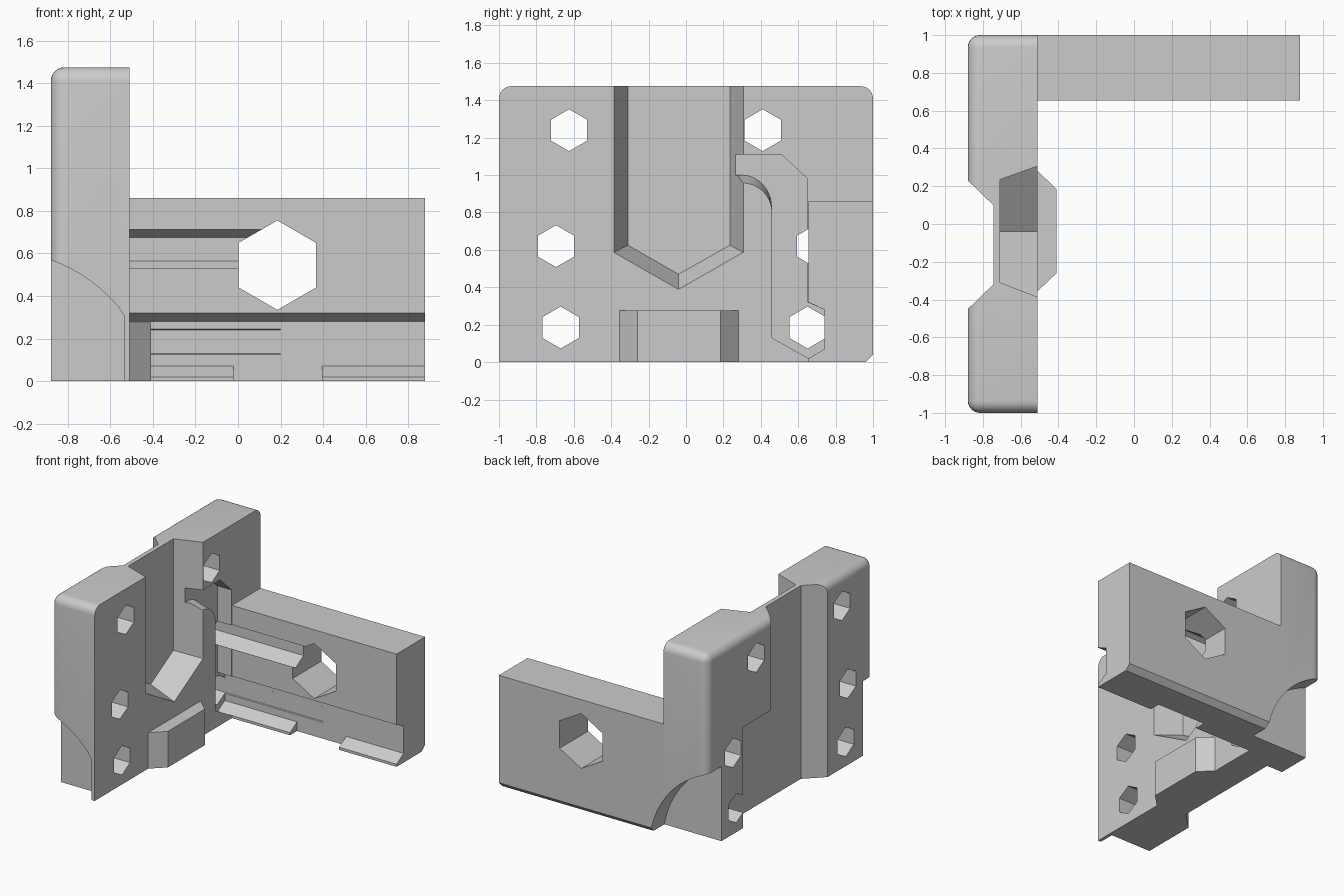
import bpy, bmesh
from math import sin, cos, pi, radians

if "Cube" in bpy.data.objects:
    bpy.data.objects.remove(bpy.data.objects["Cube"])

grey = bpy.data.materials.new("light_grey")
grey.use_nodes = True
grey.diffuse_color = (0.6, 0.6, 0.6, 1)
grey.node_tree.nodes["Principled BSDF"].inputs["Base Color"].default_value = (0.6, 0.6, 0.6, 1)


def place(axis, p, d):
    return {"x": (d, p[0], p[1]), "y": (p[0], d, p[1]), "z": (p[0], p[1], d)}[axis]


def prism(name, axis, start, end, profile, end_profile=None):
    """Extrude a profile along an axis, or loft it to a second profile."""
    bm = bmesh.new()
    a = [bm.verts.new(place(axis, p, start)) for p in profile]
    b = [bm.verts.new(place(axis, p, end)) for p in end_profile or profile]
    bm.faces.new(a)
    bm.faces.new(b[::-1])
    for i in range(len(a)):
        j = (i + 1) % len(a)
        bm.faces.new((a[i], b[i], b[j], a[j]))
    bmesh.ops.recalc_face_normals(bm, faces=bm.faces)
    mesh = bpy.data.meshes.new(name)
    bm.to_mesh(mesh)
    bm.free()
    mesh.materials.append(grey)
    obj = bpy.data.objects.new(name, mesh)
    bpy.context.collection.objects.link(obj)
    return obj


def rect(u0, u1, v0, v1):
    return [(u0, v0), (u1, v0), (u1, v1), (u0, v1)]


def hexagon(u, v, r):
    return [(u + r * sin(i * pi / 3), v + r * cos(i * pi / 3)) for i in range(6)]


def arc(u, v, ru, rv, start, end, steps):
    angles = [radians(start + (end - start) * i / steps) for i in range(steps + 1)]
    return [(u + ru * cos(t), v + rv * sin(t)) for t in angles]


def cut(obj, cutter):
    cutter.hide_render = True
    bpy.context.view_layer.objects.active = obj
    mod = obj.modifiers.new("cut", "BOOLEAN")
    mod.operation = "DIFFERENCE"
    mod.solver = "EXACT"
    mod.object = cutter
    bpy.ops.object.modifier_apply(modifier=mod.name)


LEFT, FACE, TOP = -0.88, -0.51, 1.475

# Upright plate with rounded outer edges
plate = prism("mounting_plate", "x", LEFT, FACE, rect(-1, 1, 0, TOP))
bm = bmesh.new()
bm.from_mesh(plate.data)
rounded = []
for e in bm.edges:
    mid = (e.verts[0].co + e.verts[1].co) / 2
    outer = mid.x < LEFT + 0.01 and mid.z > 0.1
    top_corner = abs(mid.y) > 0.99 and mid.z > TOP - 0.01
    if outer or top_corner:
        rounded.append(e)
bmesh.ops.bevel(bm, geom=rounded, offset=0.065, segments=6, profile=0.5, affect="EDGES")
bm.to_mesh(plate.data)
bm.free()

# Side arm with an undercut front and a chamfered rear edge
arm = prism("side_arm", "x", FACE, 0.88, [
    (0.655, 0.86), (0.655, 0.32), (0.74, 0.28), (0.74, 0),
    (0.96, 0), (1, 0.04), (1, 0.86)])

# Retaining lips under the arm
for name, x0, x1 in (("inner_lip", FACE, -0.02), ("outer_lip", 0.395, 0.88)):
    prism(name, "x", x0, x1, [(0.74, 0.07), (0.655, 0.02), (0.655, 0), (0.74, 0)])

# Raised pad at the foot of the plate
prism("foot_pad", "z", 0, 0.275,
      [(FACE, -0.355), (-0.41, -0.26), (-0.41, 0.185), (FACE, 0.28)])

cutters = []


def cutter(*args):
    obj = prism("cutter", *args)
    cutters.append(obj)
    return obj


# Tapered pocket with a pointed floor
cut(plate, cutter("x", -0.71, FACE + 0.01,
    [(-0.31, 1.6), (-0.31, 0.625), (-0.04, 0.47), (0.235, 0.625), (0.235, 1.6)],
    [(-0.39, 1.6), (-0.39, 0.585), (-0.04, 0.385), (0.31, 0.585), (0.31, 1.6)]))

# Full height groove on the outer side, widened low down
cut(plate, cutter("z", -0.1, 1.6,
    [(-0.9, 0.25), (-0.745, 0.1), (-0.745, -0.32), (-0.9, -0.47)]))
cut(plate, cutter("x", -1, -0.745, rect(0.05, 0.57, -0.1, 0.77)))

# Wire channel leading from the pocket down behind the arm
outline = [(0.2, 1.11), (0.51, 1.11), (0.65, 0.98), (0.65, 0.32), (0.74, 0.28),
           (0.74, 0.07), (0.655, 0.02), (0.46, 0.13)]
cut(plate, cutter("x", -0.63, FACE + 0.01,
    outline + arc(0.3, 0.82, 0.16, 0.18, 0, 90, 8) + [(0.2, 1.0)],
    outline + arc(0.3, 0.8, 0.16, 0.155, 0, 90, 8) + [(0.2, 1.0)]))

# Curved reliefs in the lower outer corners
relief = [(-1.13, -0.13)] + arc(-1.13, -0.13, 0.743, 0.743, 0, 90, 20)
rear_relief = cutter("y", 0.83, 1.1, relief)
cut(plate, rear_relief)
cut(arm, rear_relief)
cut(plate, cutter("y", -1.1, -0.88, [(min(x, -0.535), z) for x, z in relief]))

# Hexagonal holes through the plate; two run on as grooves in the arm
for y, z in ((-0.625, 1.24), (-0.695, 0.62), (-0.67, 0.185), (0.41, 1.24)):
    cut(plate, cutter("x", -1, -0.4, hexagon(y, z, 0.112)))
for y, z in ((0.69, 0.62), (0.65, 0.185)):
    hole = cutter("x", -1, 0.2, hexagon(y, z, 0.112))
    cut(plate, hole)
    cut(arm, hole)

# Large hexagonal hole through the arm
cut(arm, cutter("y", 0.5, 1.1, hexagon(0.185, 0.545, 0.21)))

for obj in cutters:
    bpy.data.objects.remove(obj)

bpy.ops.object.select_all(action="DESELECT")
for obj in (plate, arm):
    obj.select_set(True)
bpy.context.view_layer.objects.active = plate
bpy.ops.object.shade_smooth_by_angle(angle=radians(25))
